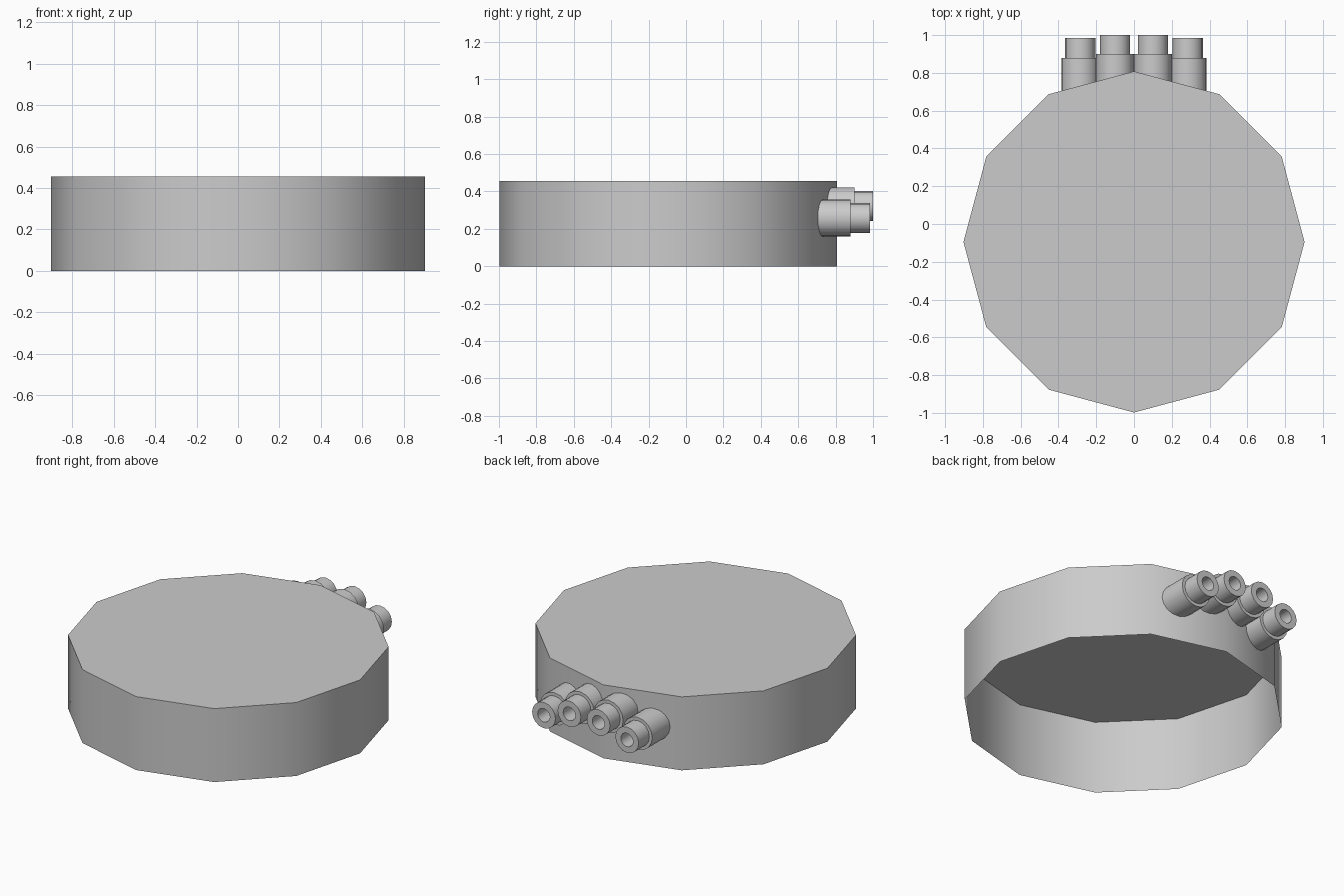
import bpy, bmesh, math

if "Cube" in bpy.data.objects:
    bpy.data.objects.remove(bpy.data.objects["Cube"])


def lathe(name, profile, sides, axis, origin, close_start=False, close_end=False, angle=40):
    """Spin (radius, height) points around the z or y axis, optionally capping either end."""
    bm = bmesh.new()
    rings = []
    for r, h in profile:
        ring = []
        for i in range(sides):
            a = 2 * math.pi * i / sides
            u, v = r * math.cos(a), r * math.sin(a)
            p = (u, v, h) if axis == 'z' else (u, h, v)
            ring.append(bm.verts.new([p[k] + origin[k] for k in range(3)]))
        rings.append(ring)
    for lo, hi in zip(rings, rings[1:]):
        for i in range(sides):
            j = (i + 1) % sides
            quad = [lo[i], lo[j], hi[j], hi[i]]
            bm.faces.new(quad if axis == 'z' else quad[::-1])
    if close_start:
        bm.faces.new(rings[0][::-1] if axis == 'z' else rings[0])
    if close_end:
        bm.faces.new(rings[-1] if axis == 'z' else rings[-1][::-1])
    mesh = bpy.data.meshes.new(name)
    bm.to_mesh(mesh)
    bm.free()
    obj = bpy.data.objects.new(name, mesh)
    bpy.context.collection.objects.link(obj)
    bpy.ops.object.select_all(action='DESELECT')
    obj.select_set(True)
    bpy.context.view_layer.objects.active = obj
    bpy.ops.object.shade_smooth_by_angle(angle=math.radians(angle))
    return obj


# Twelve-sided drum: thin shell, closed top, open underneath
lathe("drum_body", [(0.903, 0.0), (0.903, 0.455)], 12, 'z', (0, -0.095, 0), close_end=True)


def nozzle(name, x, z, start, collar_end, tip):
    """Wide collar, narrower tube and a bored hole, pointing to the back."""
    profile = [(0.1, start), (0.1, collar_end), (0.08, collar_end),
               (0.08, tip), (0.042, tip), (0.042, tip - 0.1)]
    lathe(name, profile, 16, 'y', (x, 0, z), close_start=True, close_end=True)


# Two pairs of stepped nozzles on the back wall
for side, s in (("left", -1), ("right", 1)):
    nozzle("inner_nozzle_" + side, s * 0.1, 0.322, 0.70, 0.90, 1.0)
    nozzle("outer_nozzle_" + side, s * 0.285, 0.258, 0.68, 0.88, 0.985)
